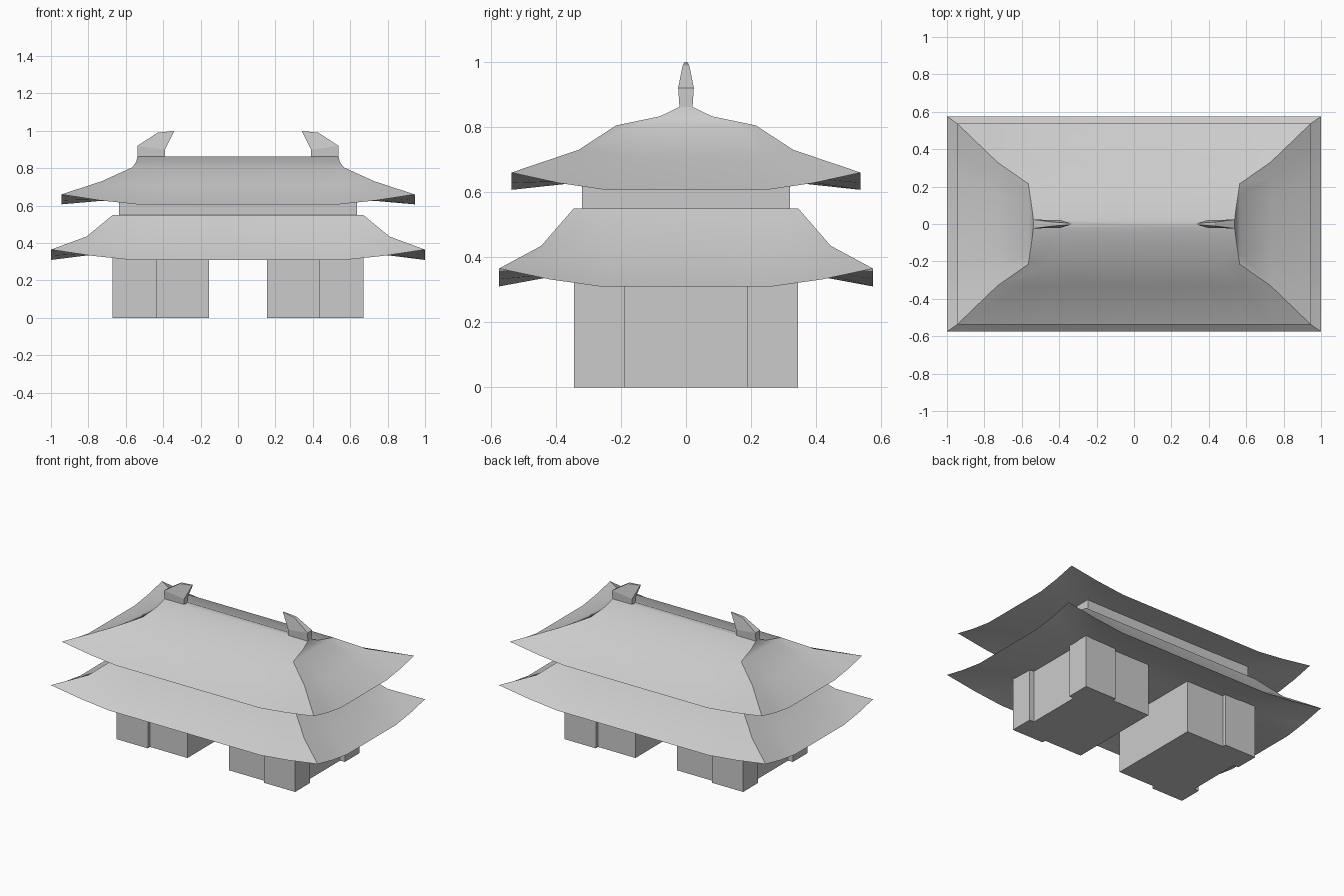
import bpy, bmesh, math

if "Cube" in bpy.data.objects:
    bpy.data.objects.remove(bpy.data.objects["Cube"])


def finish(name, bm, smooth=False):
    bmesh.ops.recalc_face_normals(bm, faces=bm.faces)
    me = bpy.data.meshes.new(name)
    bm.to_mesh(me)
    bm.free()
    ob = bpy.data.objects.new(name, me)
    bpy.context.collection.objects.link(ob)
    if smooth:
        bpy.ops.object.select_all(action='DESELECT')
        ob.select_set(True)
        bpy.context.view_layer.objects.active = ob
        bpy.ops.object.shade_smooth_by_angle(angle=math.radians(35))
    return ob


def box(name, x0, x1, y0, y1, z0, z1):
    bm = bmesh.new()
    bmesh.ops.create_cube(bm, size=1)
    for v in bm.verts:
        v.co.x = x1 if v.co.x > 0 else x0
        v.co.y = y1 if v.co.y > 0 else y0
        v.co.z = z1 if v.co.z > 0 else z0
    return finish(name, bm)


# (fraction along side, share of the corner lift)
STEPS_X = [(-1, 1), (-.78, .4), (-.57, 0), (.57, 0), (.78, .4)]
STEPS_Y = [(-1, 1), (-.73, .4), (-.46, 0), (.46, 0), (.73, .4)]


def ring(bm, x, y, z, lift):
    """Rectangular roof ring; z is the corner height, sides sag by lift."""
    pts = [(t * x, -y, s) for t, s in STEPS_X]
    pts += [(x, t * y, s) for t, s in STEPS_Y]
    pts += [(-t * x, y, s) for t, s in STEPS_X]
    pts += [(-x, -t * y, s) for t, s in STEPS_Y]
    return [bm.verts.new((px, py, z - lift * (1 - s))) for px, py, s in pts]


def roof(name, levels):
    """Loft rings from the soffit, out to the eave and up to the top."""
    bm = bmesh.new()
    rings = [ring(bm, *lv) for lv in levels]
    n = len(rings[0])
    for a, b in zip(rings, rings[1:]):
        for i in range(n):
            j = (i + 1) % n
            bm.faces.new((a[i], a[j], b[j], b[i]))
    bm.faces.new(rings[0])
    bm.faces.new(rings[-1])
    return finish(name, bm, True)


# Roofs
roof("lower_roof", [(.62, .31, .355, 0), (.80, .44, .36, .025), (1, .575, .365, .055),
                    (.81, .445, .435, .025), (.67, .345, .55, 0)])
roof("upper_roof", [(.62, .31, .63, 0), (.74, .37, .645, .02), (.945, .537, .66, .053),
                    (.73, .33, .73, .025), (.565, .215, .805, 0),
                    (.545, .08, .833, 0), (.538, .02, .862, 0)])

# Neck between the roofs
box("neck", -.635, .635, -.32, .32, .52, .635)

# Gate walls and projecting corner piers
for s, side in ((-1, "left"), (1, "right")):
    xs = sorted((s * .155, s * .635))
    box(side + "_wall", *xs, -.32, .32, 0, .4)
    xs = sorted((s * .435, s * .67))
    for t, face in ((-1, "front"), (1, "back")):
        ys = sorted((t * .187, t * .345))
        box(f"{side}_{face}_pier", *xs, *ys, 0, .4)

# Ridge end ornaments: x, z, half width
PROFILE = [(.538, .83, .018), (.538, .92, .024), (.43, .99, .01),
           (.34, 1.0, .004), (.39, .90, .02), (.39, .85, .018)]
for s, side in ((-1, "left"), (1, "right")):
    bm = bmesh.new()
    a = [bm.verts.new((s * x, -w, z)) for x, z, w in PROFILE]
    b = [bm.verts.new((s * x, w, z)) for x, z, w in PROFILE]
    for v in (a, b):
        bm.faces.new((v[0], v[1], v[4], v[5]))
        bm.faces.new((v[1], v[2], v[4]))
        bm.faces.new((v[2], v[3], v[4]))
    for i in range(6):
        j = (i + 1) % 6
        bm.faces.new((a[i], a[j], b[j], b[i]))
    finish(side + "_ridge_ornament", bm)
